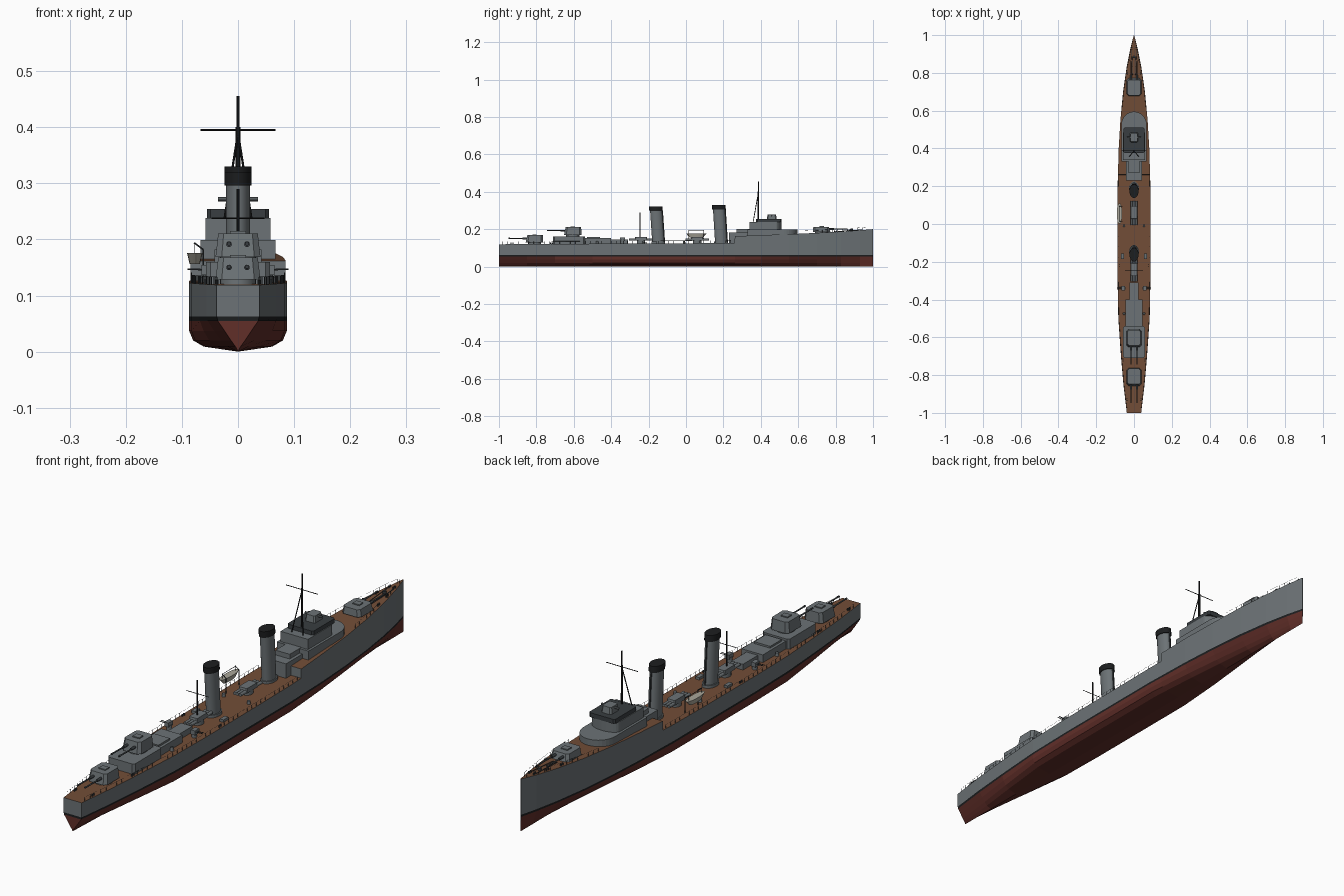
import bpy, bmesh
from math import sin, cos, pi
from mathutils import Vector

if "Cube" in bpy.data.objects:
    bpy.data.objects.remove(bpy.data.objects["Cube"])


def material(name, r, g, b):
    m = bpy.data.materials.new(name)
    m.diffuse_color = (r, g, b, 1)
    m.use_nodes = True
    m.node_tree.nodes["Principled BSDF"].inputs["Base Color"].default_value = m.diffuse_color
    return m


GREY = material("ship_grey", 0.15, 0.17, 0.18)
RED = material("antifouling_red", 0.12, 0.028, 0.022)
BLACK = material("black", 0.012, 0.013, 0.014)
WOOD = material("deck_wood", 0.17, 0.075, 0.038)
DARK = material("dark_grey", 0.04, 0.047, 0.052)
CREAM = material("boat_cream", 0.4, 0.38, 0.32)


def finish(name, bm, *mats):
    bmesh.ops.recalc_face_normals(bm, faces=bm.faces)
    me = bpy.data.meshes.new(name)
    bm.to_mesh(me)
    bm.free()
    for m in mats:
        me.materials.append(m)
    ob = bpy.data.objects.new(name, me)
    bpy.context.collection.objects.link(ob)
    return ob


def prism(name, outline, z0, z1, mat=GREY, bottom=1.0, top=1.0, shift=0.0, smooth=False):
    """Outline extruded upward, optionally tapered about its centre and raked along y."""
    c = sum((Vector(p) for p in outline), Vector((0, 0))) / len(outline)
    bm = bmesh.new()
    rings = []
    for z, s, dy in ((z0, bottom, 0), (z1, top, shift)):
        rings.append([bm.verts.new((c.x + (x - c.x) * s, c.y + (y - c.y) * s + dy, z)) for x, y in outline])
    n = len(outline)
    bm.faces.new(rings[0])
    bm.faces.new(rings[1])
    for i in range(n):
        f = bm.faces.new((rings[0][i], rings[0][(i + 1) % n], rings[1][(i + 1) % n], rings[1][i]))
        f.smooth = smooth
    return finish(name, bm, mat)


def rect(hx, y0, y1, c=0.0, x=0.0):
    """Rectangle outline with optional cut corners."""
    if c == 0:
        return [(x - hx, y0), (x + hx, y0), (x + hx, y1), (x - hx, y1)]
    return [(x - hx + c, y0), (x + hx - c, y0), (x + hx, y0 + c), (x + hx, y1 - c),
            (x + hx - c, y1), (x - hx + c, y1), (x - hx, y1 - c), (x - hx, y0 + c)]


def ellipse(rx, ry, x=0.0, y=0.0, n=24):
    return [(x + rx * cos(2 * pi * i / n), y + ry * sin(2 * pi * i / n)) for i in range(n)]


def rods(name, segs, mat=DARK, n=8):
    """Straight round bars (start, end, radius) joined in one object."""
    bm = bmesh.new()
    for p, q, r in segs:
        p, q = Vector(p), Vector(q)
        rot = (q - p).to_track_quat('Z', 'Y').to_matrix()
        a, b = [[bm.verts.new(o + rot @ Vector((r * cos(2 * pi * i / n), r * sin(2 * pi * i / n), 0)))
                 for i in range(n)] for o in (p, q)]
        bm.faces.new(a)
        bm.faces.new(b)
        for i in range(n):
            bm.faces.new((a[i], a[(i + 1) % n], b[(i + 1) % n], b[i]))
    return finish(name, bm, mat)


# Hull stations: y, half breadth, deck height, bilge fullness
ST = [(-1, .038, .119, 0), (-.85, .056, .12, .35), (-.7, .069, .121, .7), (-.5, .083, .122, 1),
      (-.3, .087, .123, 1), (0, .087, .124, 1), (.2, .087, .126, 1), (.26, .085, .127, .95), (.261, .085, .162, .95),
      (.4, .081, .168, .8), (.55, .072, .173, .6), (.7, .058, .18, .4), (.83, .039, .187, .25),
      (.93, .019, .194, .1), (1, .001, .2, 0)]
# Section rows: height, full-section breadth, V-section breadth
ROWS = [(0, 0, 0), (.009, .7, .12), (.02, .92, .33), (.037, 1, .63), (.055, 1, .95), (.063, 1, 1)]


def edge(y):
    """Half breadth and deck height at y."""
    for a, b in zip(ST, ST[1:]):
        if a[0] <= y <= b[0]:
            t = (y - a[0]) / (b[0] - a[0])
            return a[1] + (b[1] - a[1]) * t, a[2] + (b[2] - a[2]) * t


# Hull with red bottom, black boot stripe, grey sides and wooden deck
bm = bmesh.new()
sections = []
for y, b, dk, f in ST:
    half = [(b * (v + (u - v) * f), z) for z, u, v in ROWS] + [(b, dk)]
    pts = [(-x, z) for x, z in reversed(half[1:])] + half
    sections.append([bm.verts.new((x, y, z)) for x, z in pts])
n = len(sections[0])
for k, (s, t) in enumerate(zip(sections, sections[1:])):
    for i in range(n):
        face = bm.faces.new((s[i], s[(i + 1) % n], t[(i + 1) % n], t[i]))
        if i == n - 1:
            face.material_index = 0 if k == 7 else 3
        else:
            face.material_index = {0: 0, n - 2: 0, 1: 2, n - 3: 2}.get(i, 1)
# Transom split into coloured bands
for i in range(n // 2):
    quad = [sections[0][i], sections[0][i + 1], sections[0][n - 2 - i], sections[0][n - 1 - i]]
    face = bm.faces.new(list(dict.fromkeys(quad)))
    face.material_index = {0: 0, 1: 2}.get(i, 1)
bm.faces.new(list(reversed(sections[-1])))
finish("hull", bm, GREY, RED, BLACK, WOOD)

# Deck railings on both sides
segs = []
for s in (-1, 1):
    for y0, y1, count in ((-.98, .24, 44), (.62, .97, 13)):
        prev = None
        for i in range(count + 1):
            y = y0 + (y1 - y0) * i / count
            b, z = edge(y)
            p = Vector((s * (b - .003), y, z))
            q = p + Vector((0, 0, .014))
            segs.append((p, q, .0008))
            if prev:
                segs.append((prev, q, .0004))
            prev = q
rods("railings", segs, DARK, 4)


# Twin gun turrets: centre y, base z, roof z, gun direction
def turret(name, y, z0, z1, d):
    prism(name + "_barbette", ellipse(.032, .036, 0, y), z0 - .012, z0 + .004, smooth=True)
    prism(name + "_house", rect(.04, y - .047, y + .047, .011), z0 + .003, z1, top=.88, shift=-.003 * d)
    prism(name + "_hatch", rect(.014, y - .012, y + .012), z1 - .001, z1 + .004)
    zg = (z0 + z1) / 2 + .003
    bars = []
    for x in (-.016, .016):
        bars += [((x, y + d * .03, zg), (x, y + d * .065, zg), .005),
                 ((x, y + d * .06, zg), (x, y + d * .135, zg + .001), .0028),
                 ((x, y + d * .13, zg + .001), (x, y + d * .138, zg + .001), .0036)]
    rods(name + "_guns", bars, DARK, 12)


turret("fore_turret", .725, .182, .212, 1)
turret("aft_upper_turret", -.605, .166, .211, -1)
turret("aft_lower_turret", -.81, .126, .168, -1)

# Bridge tiers, the lowest with a rounded front
front = [(.067 * cos(pi * i / 16), .525 + .07 * sin(pi * i / 16)) for i in range(17)]
prism("bridge_base", front + [(-.067, .33), (.067, .33)], .155, .199)
front = [(.058 * cos(pi * i / 12), .48 + .03 * sin(pi * i / 12)) for i in range(13)]
prism("bridge_house", front + [(-.058, .34), (.058, .34)], .198, .238)
prism("bridge_top", rect(.055, .375, .51, .006), .237, .254, DARK)
prism("bridge_rear_house", rect(.042, .23, .34), .12, .182)
prism("bridge_rear_step", rect(.03, .27, .36), .18, .2)
prism("director", rect(.022, .432, .485, .006), .253, .279, top=.85)
rods("rangefinder", [((-.036, .458, .272), (.036, .458, .272), .004)], GREY)


# Raked funnels with black caps
def funnel(name, y, top):
    prism(name, ellipse(.0215, .032, 0, y), .12, top - .02, shift=-.012, smooth=True)
    prism(name + "_cap", ellipse(.0245, .036, 0, y - .012), top - .024, top, BLACK, shift=-.002, smooth=True)
    prism(name + "_foot", ellipse(.026, .037, 0, y), .12, .134, smooth=True)
    rods(name + "_pipe", [((0, y + .034, .125), (0, y + .022, top - .02), .0025)])


funnel("fore_funnel", .188, .33)
funnel("aft_funnel", -.148, .32)

# Masts
rods("fore_mast", [((0, .387, .19), (0, .387, .4), .0042), ((0, .387, .39), (0, .387, .456), .0026),
                   ((-.067, .387, .395), (.067, .387, .395), .0014)]
     + [((s * .03, .352, .199), (0, .386, .39), .002) for s in (-1, 1)], BLACK)
rods("aft_mast", [((0, -.245, .12), (0, -.245, .29), .0026),
                  ((-.047, -.245, .238), (.047, -.245, .238), .0012)], BLACK)

# Aft deckhouses
prism("aft_deckhouse", rect(.045, -.56, -.4), .118, .152)
prism("aft_turret_house", rect(.057, -.71, -.54, .008), .118, .16)
prism("aft_turret_ring", rect(.034, -.53, -.46), .15, .159)
prism("aft_low_house", rect(.024, -.405, -.31), .118, .145)


# Torpedo tube mounts: round pedestal, tubes side by side, top shield
def torpedo_mount(name, y):
    prism(name + "_base", ellipse(.018, .022, 0, y), .12, .139, smooth=True)
    rods(name + "_tubes", [((x, y - .064, .144), (x, y + .062, .144), .006) for x in (-.012, 0, .012)], GREY, 12)
    prism(name + "_shield", rect(.019, y - .035, y + .035, .004), .14, .157, top=.9)


torpedo_mount("fore_torpedo", .06)
torpedo_mount("aft_torpedo", -.24)

# Ship's boat on the left side with davits
lens = [(-.077 + .014 * sin(2 * pi * i / 24) * abs(sin(2 * pi * i / 24)) ** -.2 if i % 12 else -.077,
         .055 + .054 * cos(2 * pi * i / 24)) for i in range(24)]
prism("boat", lens, .156, .176, CREAM, bottom=.65)
davits = []
for y in (.015, .095):
    davits += [((-.062, y, .124), (-.062, y, .182), .0017), ((-.062, y, .182), (-.078, y, .194), .0015),
               ((-.078, y, .194), (-.078, y, .17), .0008)]
davits.append(((-.078, .015, .192), (-.078, .095, .192), .001))
rods("boat_davits", davits)

# Side machine guns, vents, bollards and lockers, mirrored across the ship
guns, bollards = [], []
for s, side in ((-1, "left"), (1, "right")):
    prism(side + "_gun_mount", ellipse(.009, .009, s * .053, -.34, 12), .12, .142)
    prism(side + "_gun_shield", rect(.009, -.353, -.327, 0, s * .056), .137, .154)
    guns += [((s * .055, y, .146), (s * .09, y, .147), .0014) for y in (-.344, -.336)]
    for i, y in enumerate((-.01, -.475)):
        prism(f"{side}_vent_{i}", ellipse(.007, .007, s * .053, y, 12), .12, .136, top=.8)
    prism(side + "_locker", rect(.008, -.185, -.155, 0, s * .06), .12, .133)
    for y in (.93, .87, .8, -.22, -.72, -.93):
        b, z = edge(y)
        bollards += [((s * (b - .009), y + d, z - .002), (s * (b - .009), y + d, z + .008), .0028)
                     for d in (-.005, .005)]
rods("side_guns", guns)
rods("bollards", bollards)

# Forecastle capstan and anchor chains
prism("capstan", ellipse(.007, .007, 0, .885, 12), .186, .2, DARK)
rods("anchor_chains", [((s * .008, .79, .187), (s * .012, .925, .195), .0015) for s in (-1, 1)])
